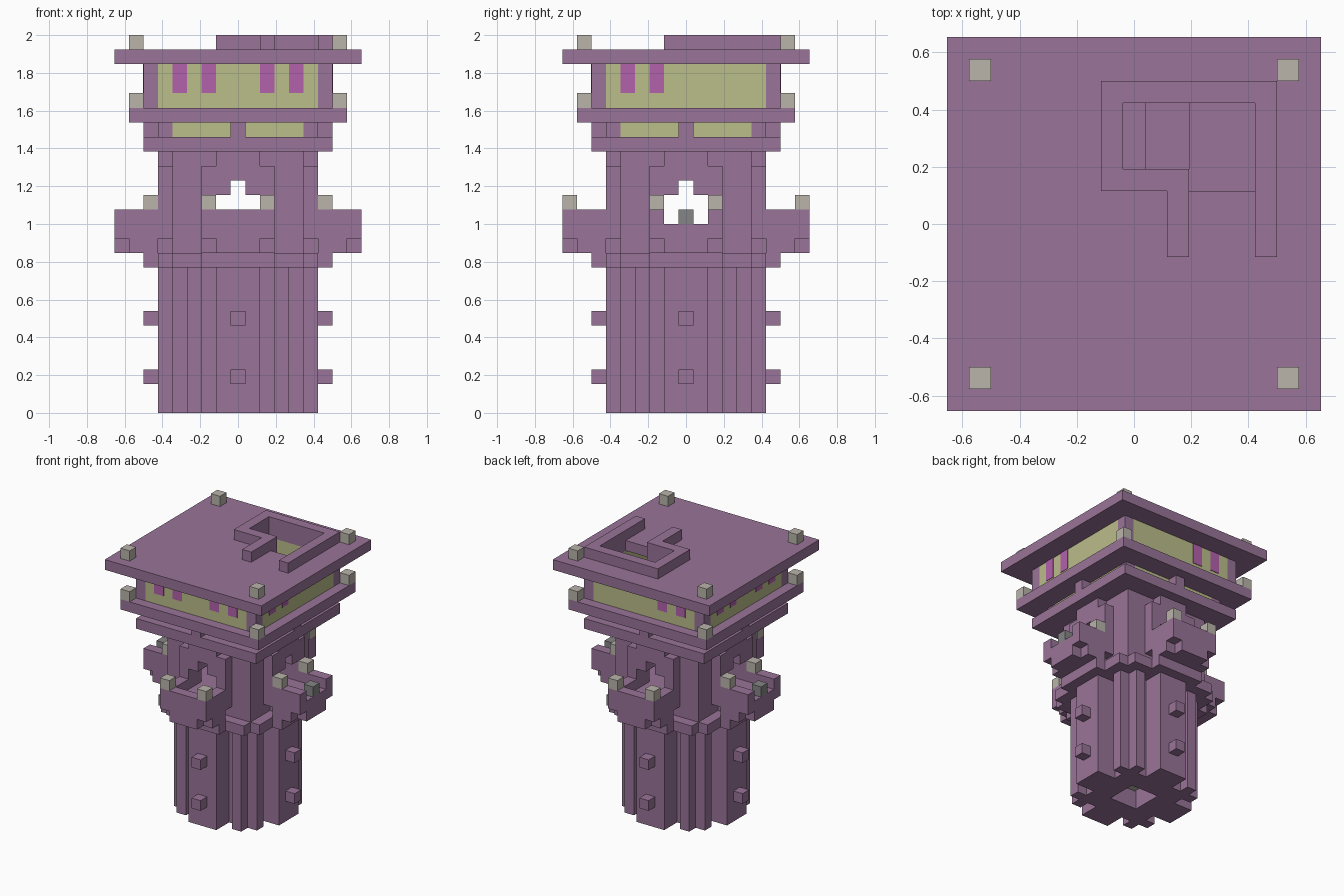
import bpy
import bmesh
from mathutils import Vector

U = 2 / 26  # edge of one block

cube = bpy.data.objects.get("Cube")
if cube:
    bpy.data.objects.remove(cube)


def material(name, rgb):
    m = bpy.data.materials.new(name)
    m.use_nodes = True
    colour = (*rgb, 1)
    m.diffuse_color = colour
    m.node_tree.nodes["Principled BSDF"].inputs["Base Color"].default_value = colour
    return m


PURPLE = material("purple stone", (.32, .175, .315))
YELLOW = material("pale yellow", (.50, .51, .255))
GREY = material("light grey", (.49, .46, .41))
DARK = material("dark grey", (.235, .235, .235))
MAGENTA = material("magenta", (.45, .12, .41))

AXES = [Vector(d) for d in ((1, 0, 0), (0, 1, 0), (0, 0, 1))]


def block(x0, x1, y0, y1, z0, z1):
    """Set of blocks in an inclusive range."""
    return {(x, y, z) for x in range(x0, x1 + 1)
            for y in range(y0, y1 + 1) for z in range(z0, z1 + 1)}


def square(r, z0, z1=None):
    return block(-r, r, -r, r, z0, z0 if z1 is None else z1)


def half_turn(cells):
    return cells | {(-x, -y, z) for x, y, z in cells}


def four(cells):
    """Repeat blocks on all four sides."""
    return half_turn(cells | {(-y, x, z) for x, y, z in cells})


def mirror_x(cells):
    return cells | {(-x, y, z) for x, y, z in cells}


def build(name, mat, cells):
    """Skin a set of blocks with its exposed faces."""
    bm = bmesh.new()
    for c in cells:
        mid = Vector(c) + Vector((0, 0, .5))
        for i in range(3):
            a, b, n = AXES[i - 2], AXES[i - 1], AXES[i]
            for s in (-1, 1):
                if tuple(int(v) for v in Vector(c) + n * s) in cells:
                    continue
                corners = [(-1, -1), (1, -1), (1, 1), (-1, 1)][::s]
                bm.faces.new([bm.verts.new((mid + (n * s + a * p + b * q) / 2) * U)
                              for p, q in corners])
    bmesh.ops.remove_doubles(bm, verts=bm.verts, dist=U / 100)
    mesh = bpy.data.meshes.new(name)
    bm.to_mesh(mesh)
    bm.free()
    mesh.materials.append(mat)
    obj = bpy.data.objects.new(name, mesh)
    bpy.context.collection.objects.link(obj)
    return obj


# Fluted shaft, hollow in the middle
plan = square(4, 0) - four(mirror_x(block(4, 4, 4, 4, 0, 0) | block(2, 2, -4, -4, 0, 0)))
plan |= four(block(-1, 1, -5, -5, 0, 0))
shaft = {(x, y, z) for x, y, _ in plan for z in range(10)} - square(1, 0, 9)
build("shaft", PURPLE, shaft)
build("shaft_core_light", GREY, block(0, 0, 0, 0, 1, 1))
build("shaft_studs", PURPLE, four(block(0, 0, -6, -6, 2, 2) | block(0, 0, -6, -6, 6, 6)))

# Collar one block wider than the shaft
collar = {(x + i, y + j, 10) for x, y, _ in plan for i in (-1, 0, 1) for j in (-1, 0, 1)}
build("collar", PURPLE, collar)

# Hollow neck with four raised door panels
panel = block(-2, 2, -5, -5, 12, 16) | block(-1, 1, -5, -5, 11, 17)
door = block(-1, 1, -5, -4, 13, 14) | block(0, 0, -5, -4, 15, 15)
neck = (square(4, 11, 17) - square(3, 13, 17)) | four(panel)
build("neck", PURPLE, neck - four(door))

# Balconies with stepped undersides and railings
balcony = block(-2, 2, -8, -6, 11, 13) - block(-1, 1, -7, -6, 13, 13)
balcony -= mirror_x(block(2, 2, -8, -8, 11, 11))
front_back = half_turn(balcony)
sides = {(-y, x, z) for x, y, z in half_turn(balcony - block(-1, 1, -8, -8, 13, 13))}
build("front_and_back_balconies", PURPLE, front_back)
build("side_balconies", PURPLE, sides)
build("balcony_lamps", GREY, half_turn(mirror_x(
    block(2, 2, -8, -8, 14, 14) | block(6, 6, -2, -2, 14, 14))))
build("balcony_gate_posts", DARK, mirror_x(block(8, 8, 0, 0, 13, 13)))

# Cornice with a strip of low windows
slits = four(mirror_x(block(1, 4, -5, -5, 19, 19)))
build("cornice", PURPLE, square(6, 18))
build("low_window_frame", PURPLE,
      (square(5, 19) - square(4, 19) - slits) | four(block(0, 0, -6, -6, 19, 19)))
build("low_windows", YELLOW, slits)

# Lantern room
build("room_floor", PURPLE, square(7, 20))
build("room_corner_posts", PURPLE, four(block(6, 6, 6, 6, 21, 23)))
build("room_windows", YELLOW, four(block(-5, 5, -6, -6, 21, 23)))
build("room_floor_lamps", GREY, four(block(7, 7, 7, 7, 21, 21)))

# Roof with stair opening and low wall around it
opening = block(0, 5, 3, 5, 24, 25) | block(3, 5, 2, 5, 24, 25)
build("roof", PURPLE, square(8, 24) - opening)
wall = block(-1, 6, 2, 6, 25, 25) | block(2, 6, -1, 2, 25, 25)
build("roof_stair_wall", PURPLE, wall - opening - block(3, 5, -1, 2, 25, 25))
build("roof_stairs", PURPLE, block(3, 5, 2, 5, 21, 22) | block(1, 2, 3, 5, 21, 21))
build("roof_lamps", GREY, four(block(7, 7, 7, 7, 25, 25)))


# Hanging strips as thin plates on the windows
def strip(name, side, along):
    bm = bmesh.new()
    bmesh.ops.create_cube(bm, size=1)
    thin = .008
    for v in bm.verts:
        v.co = Vector((v.co.x * U, v.co.y * thin, v.co.z * U * 2))
    mesh = bpy.data.meshes.new(name)
    bm.to_mesh(mesh)
    bm.free()
    mesh.materials.append(MAGENTA)
    obj = bpy.data.objects.new(name, mesh)
    bpy.context.collection.objects.link(obj)
    sx, sy = side
    out = 6.5 * U
    obj.location = (sx * out + abs(sy) * along * U, sy * out + abs(sx) * along * U, 23 * U)
    obj.rotation_euler.z = abs(sx) * 1.570796


ALL, HALF = (-4, -2, 2, 4), (-4, -2)
for label, side, places in (("front", (0, -1), ALL), ("right", (-1, 0), ALL),
                            ("left", (1, 0), HALF), ("back", (0, 1), HALF)):
    for p in places:
        strip(label + "_window_strip", side, p)
